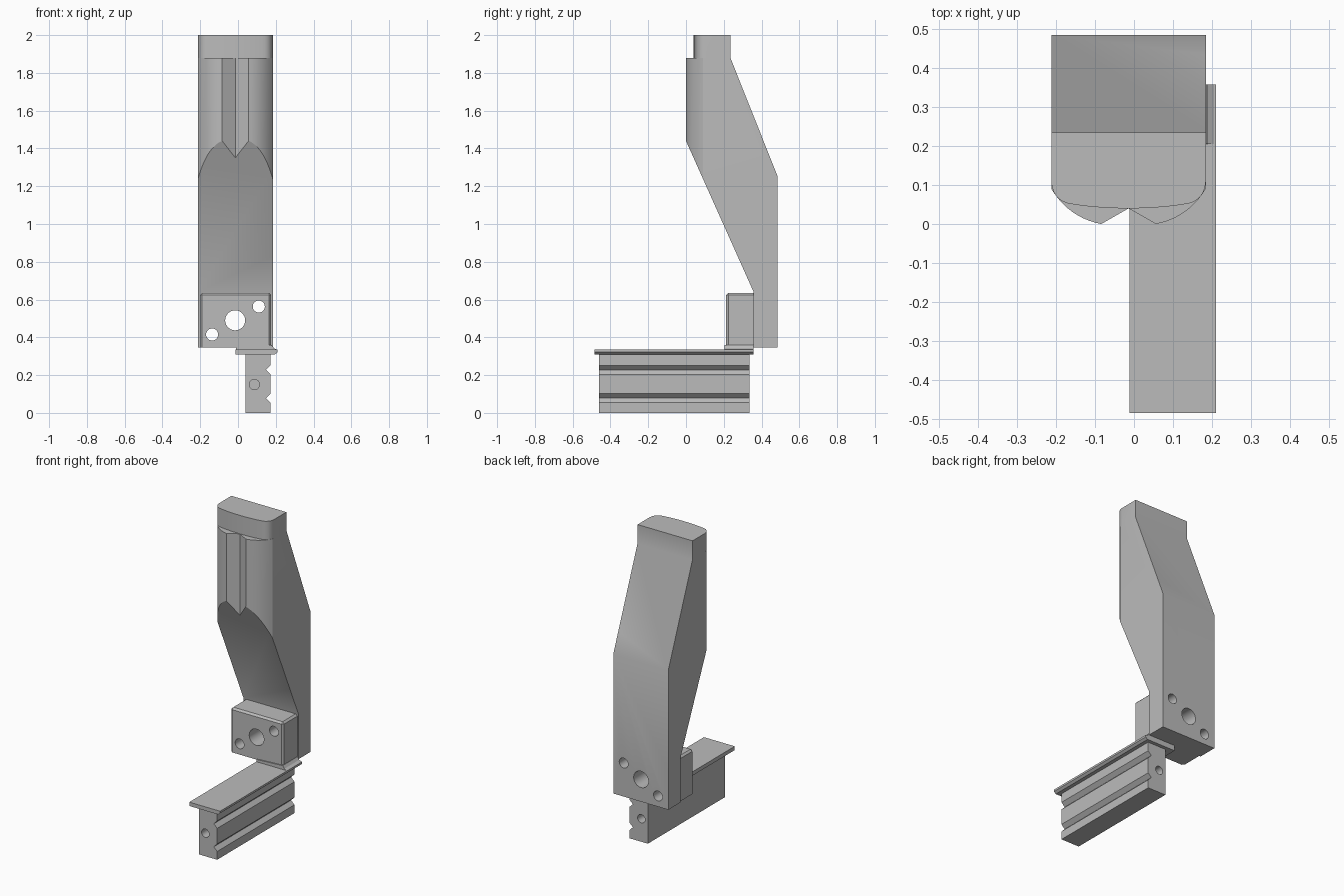
import bpy, bmesh, math
from mathutils import Vector

if "Cube" in bpy.data.objects:
    bpy.data.objects.remove(bpy.data.objects["Cube"])

grey = bpy.data.materials.new("plain grey")
grey.use_nodes = True
grey.diffuse_color = (0.5, 0.5, 0.5, 1)
grey.node_tree.nodes["Principled BSDF"].inputs["Base Color"].default_value = (0.5, 0.5, 0.5, 1)


def prism(name, pts, axis, lo, hi):
    """Extrude a closed profile along an axis; the profile uses the other two axes in order."""
    def place(p, d):
        c = list(p)
        c.insert("xyz".index(axis), d)
        return Vector(c)
    bm = bmesh.new()
    face = bm.faces.new([bm.verts.new(place(p, lo)) for p in pts])
    ext = bmesh.ops.extrude_face_region(bm, geom=[face])
    move = place((0, 0), hi - lo)
    bmesh.ops.translate(bm, vec=move, verts=[v for v in ext["geom"] if isinstance(v, bmesh.types.BMVert)])
    bmesh.ops.recalc_face_normals(bm, faces=bm.faces)
    mesh = bpy.data.meshes.new(name)
    bm.to_mesh(mesh)
    bm.free()
    mesh.materials.append(grey)
    ob = bpy.data.objects.new(name, mesh)
    bpy.context.collection.objects.link(ob)
    return ob


def box(name, x, y, z):
    return prism(name, [(x[0], z[0]), (x[1], z[0]), (x[1], z[1]), (x[0], z[1])], "y", *y)


def circle(x, z, r, n=32):
    return [(x + r * math.cos(2 * math.pi * i / n), z + r * math.sin(2 * math.pi * i / n)) for i in range(n)]


def bezier(a, b, c, n=10):
    a, b, c = Vector(a), Vector(b), Vector(c)
    return [tuple(a * (1 - t) ** 2 + b * 2 * t * (1 - t) + c * t * t for t in [i / n])[0] for i in range(n + 1)]


def activate(ob):
    bpy.ops.object.select_all(action="DESELECT")
    ob.select_set(True)
    bpy.context.view_layer.objects.active = ob


def boolean(ob, tool, operation, keep=False):
    mod = ob.modifiers.new("cut", "BOOLEAN")
    mod.solver = "EXACT"
    mod.operation = operation
    mod.object = tool
    activate(ob)
    bpy.ops.object.modifier_apply(modifier=mod.name)
    if not keep:
        bpy.data.objects.remove(tool)


MID = -0.014
HALF = 0.198


def plan(half_curve, back):
    """Mirror the left half of a front curve about the finger's middle and close it at the back."""
    left = [(MID - HALF, back)] + [tuple(p) for p in half_curve]
    right = [(2 * MID - x, y) for x, y in reversed(left)]
    if abs(left[-1][0] - MID) < 1e-6:
        right = right[1:]
    return left + right


# Finger: bent side profile trimmed by a rounded, V-grooved plan
finger = prism("finger", [(0.235, 1.88), (0.484, 1.255), (0.484, 0.345), (0.358, 0.345),
                          (0.358, 0.64), (0, 1.44), (0, 1.88)], "x", MID - HALF, MID + HALF)
grooved = bezier((-0.212, 0.09), (-0.165, 0.015), (-0.084, 0)) + [(MID, 0.04)]
boolean(finger, prism("grooved_plan", plan(grooved, 0.6), "z", 0.2, 1.95), "INTERSECT")

# Fingertip cap with a gently bowed front
bowed = bezier((-0.212, 0.108), (-0.208, 0.063), (-0.17, 0.053), 6) + \
    bezier((-0.17, 0.053), (-0.1, 0.04), (MID, 0.04), 8)[1:]
boolean(finger, prism("cap", plan(bowed, 0.235), "z", 1.88, 2), "UNION")

# Mounting lug in front of the finger root
lug = box("mounting_lug", (-0.202, 0.176), (0.212, 0.358), (0.345, 0.635))
bm = bmesh.new()
bm.from_mesh(lug.data)
edges = [e for e in bm.edges
         if min(v.co.y for v in e.verts) < 0.3
         and (all(v.co.z > 0.6 for v in e.verts) or abs(e.verts[0].co.z - e.verts[1].co.z) > 0.1)]
bmesh.ops.bevel(bm, geom=edges, offset=0.012, segments=1, affect="EDGES")
bm.to_mesh(lug.data)
bm.free()

# Three bolt holes through lug and finger
for x, z, r in [(-0.015, 0.49, 0.053), (-0.137, 0.415, 0.032), (0.11, 0.563, 0.032)]:
    drill = prism("drill", circle(x, z, r), "y", 0.1, 0.6)
    boolean(lug, drill, "DIFFERENCE", keep=True)
    boolean(finger, drill, "DIFFERENCE")

# Sloped neck joining lug and flange
neck = prism("neck", [(-0.01, 0.333), (0.208, 0.333), (0.19, 0.343), (0.178, 0.36), (-0.01, 0.35)],
             "y", 0.205, 0.358)

# Flange plate with chamfered lower edge
flange = prism("flange", [(-0.012, 0.31), (0.196, 0.31), (0.21, 0.322), (0.21, 0.335), (-0.012, 0.335)],
               "y", -0.484, 0.358)

# Rail with two V grooves on its left side
side = [(0.172, 0)]
for z in (0.078, 0.228):
    side += [(0.172, z - 0.024), (0.148, z), (0.172, z + 0.024)]
rail = prism("rail", [(0.04, 0)] + side + [(0.172, 0.31), (0.04, 0.31)], "y", -0.46, 0.335)
for lo, hi in [(-0.6, -0.3), (0.18, 0.5)]:
    boolean(rail, prism("drill", circle(0.087, 0.15, 0.027, 24), "y", lo, hi), "DIFFERENCE")

for ob in (finger, lug, neck, flange, rail):
    activate(ob)
    bpy.ops.object.shade_smooth_by_angle(angle=math.radians(25))
